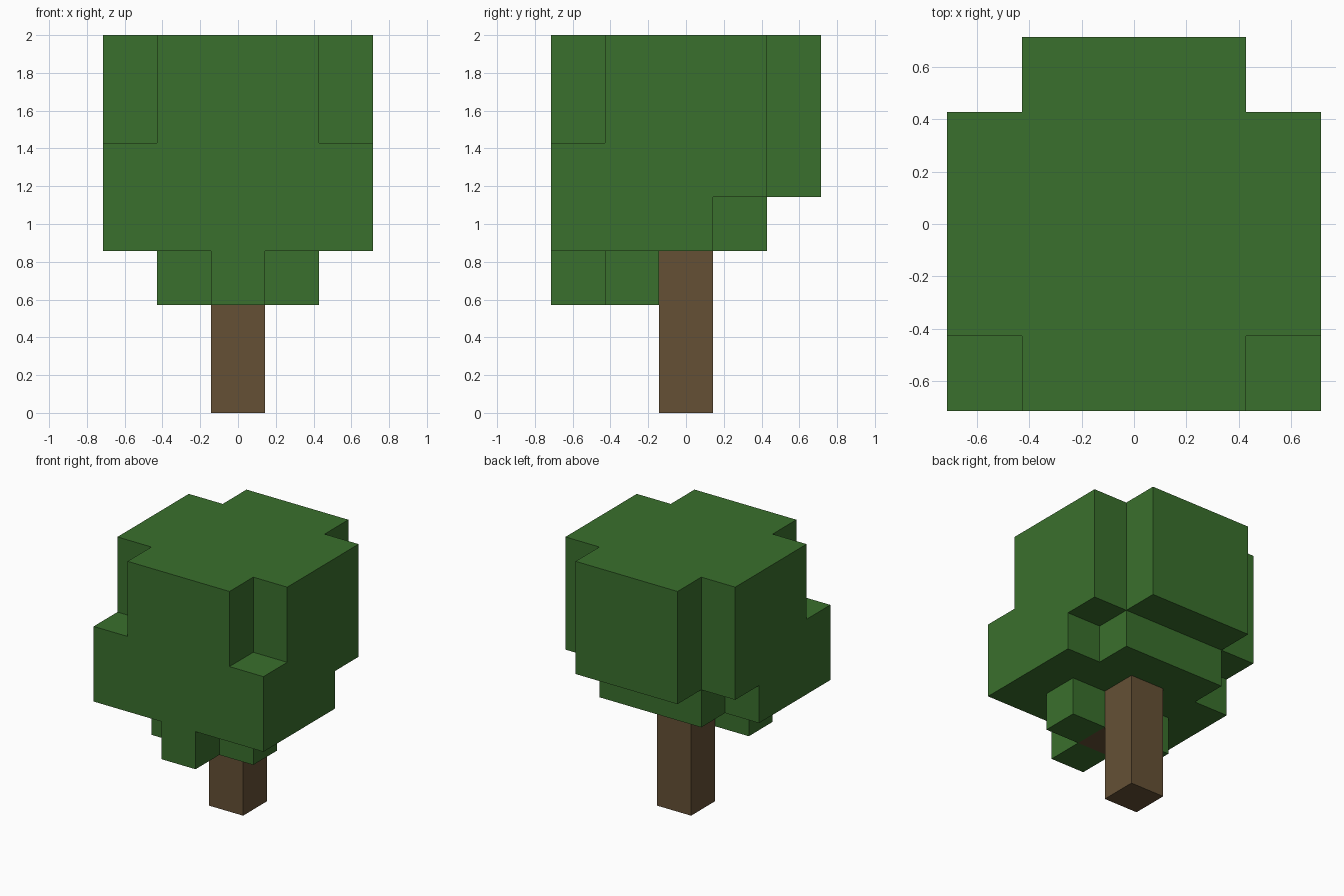
import bpy, bmesh, math
from itertools import product

cube = bpy.data.objects.get("Cube")
if cube:
    bpy.data.objects.remove(cube, do_unlink=True)

U = 2 / 7  # edge length of one block


def material(name, color):
    mat = bpy.data.materials.new(name)
    mat.use_nodes = True
    mat.diffuse_color = color
    bsdf = mat.node_tree.nodes["Principled BSDF"]
    bsdf.inputs["Base Color"].default_value = color
    bsdf.inputs["Roughness"].default_value = 0.9
    return mat


def block(xs, ys, zs):
    """Set of grid cells in inclusive x, y, z ranges."""
    return set(product(*(range(lo, hi + 1) for lo, hi in (xs, ys, zs))))


def build(name, cells, solid, mat):
    """Make a closed skin of flat faces wherever a cell meets open air."""
    bm = bmesh.new()
    corners = {}

    def corner(p):
        if p not in corners:
            corners[p] = bm.verts.new(((p[0] - 2.5) * U, (p[1] - 2.5) * U, p[2] * U))
        return corners[p]

    for cell in sorted(cells):
        for axis, side in product(range(3), (0, 1)):
            beside = list(cell)
            beside[axis] += 1 if side else -1
            if tuple(beside) in solid:
                continue
            quad = []
            for i, j in ((0, 0), (1, 0), (1, 1), (0, 1)):
                p = list(cell)
                p[axis] += side
                p[(axis + 1) % 3] += i
                p[(axis + 2) % 3] += j
                quad.append(corner(tuple(p)))
            bm.faces.new(quad if side else quad[::-1])

    # Merge neighbouring coplanar squares into large flat faces
    bmesh.ops.dissolve_limit(bm, angle_limit=math.radians(1),
                             verts=bm.verts[:], edges=bm.edges[:])
    mesh = bpy.data.meshes.new(name)
    bm.to_mesh(mesh)
    bm.free()
    mesh.materials.append(mat)
    obj = bpy.data.objects.new(name, mesh)
    bpy.context.collection.objects.link(obj)


# Trunk with a short stub branch towards the front
trunk = block((2, 2), (2, 2), (0, 2)) | block((2, 2), (1, 1), (2, 2))

# Main crown and its back bulge
leaves = block((0, 4), (0, 3), (4, 6)) | block((1, 3), (4, 4), (4, 6))
# Lower crown tier, narrower at the back
leaves |= block((0, 4), (0, 2), (3, 3)) | block((1, 3), (3, 3), (3, 3))
# Hanging leaves around the stub branch
leaves |= block((1, 3), (1, 1), (2, 2)) | block((2, 2), (0, 0), (2, 2))
# Notched upper front corners
for x in (0, 4):
    leaves -= block((x, x), (0, 0), (5, 6))
leaves -= trunk

solid = trunk | leaves
build("trunk", trunk, solid, material("bark brown", (0.130, 0.081, 0.036, 1)))
build("leaf_crown", leaves, solid, material("leaf green", (0.042, 0.162, 0.026, 1)))
